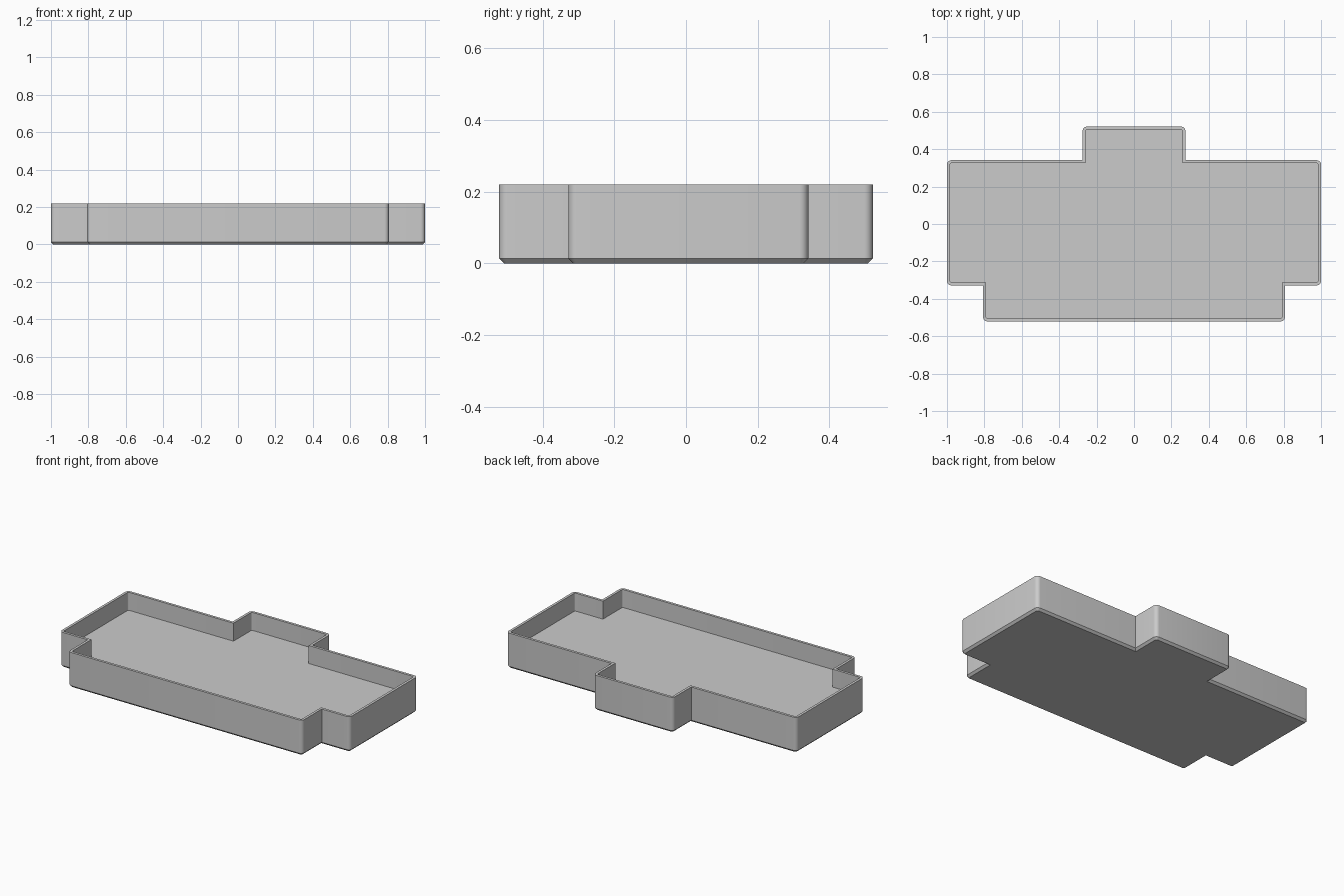
import bpy
import bmesh
import math
from mathutils import Vector

cube = bpy.data.objects.get("Cube")
if cube:
    bpy.data.objects.remove(cube, do_unlink=True)

HEIGHT, FLOOR, WALL, CHAMFER = 0.22, 0.108, 0.016, 0.013
RADIUS, STEPS = 0.024, 6

# Right half of the plan, front to back, then mirrored to the left
half = [Vector(p) for p in ((0.807, -0.521), (0.807, -0.328), (1, -0.328),
                            (1, 0.341), (0.275, 0.341), (0.275, 0.521))]
plan = half + [Vector((-p.x, p.y)) for p in reversed(half)]


def outline(inset):
    """Plan moved inward, with rounded outer corners and sharp inner ones."""
    points = []
    for i, corner in enumerate(plan):
        a = (corner - plan[i - 1]).normalized()
        b = (plan[(i + 1) % len(plan)] - corner).normalized()
        inward = b - a
        if a.cross(b) > 0:
            centre = corner + inward * RADIUS
            for k in range(STEPS + 1):
                t = math.pi / 2 * k / STEPS
                points.append(centre + (RADIUS - inset) * (a * math.sin(t) - b * math.cos(t)))
        else:
            points.append(corner - inward * inset)
    return points


# Tray shell: chamfered base, outer wall, rim, inner wall and raised floor
bm = bmesh.new()
sections = [(CHAMFER, 0), (0, CHAMFER), (0, HEIGHT), (WALL, HEIGHT), (WALL, FLOOR)]
rings = [[bm.verts.new((p.x, p.y, z)) for p in outline(inset)] for inset, z in sections]
for lower, upper in zip(rings, rings[1:]):
    for i in range(len(lower)):
        j = (i + 1) % len(lower)
        bm.faces.new((lower[i], lower[j], upper[j], upper[i]))
bm.faces.new(rings[0][::-1])
bm.faces.new(rings[-1])
bmesh.ops.recalc_face_normals(bm, faces=bm.faces[:])

mesh = bpy.data.meshes.new("stepped_tray")
bm.to_mesh(mesh)
bm.free()
tray = bpy.data.objects.new("stepped_tray", mesh)
bpy.context.collection.objects.link(tray)

# Plain grey finish
grey = bpy.data.materials.new("light_grey")
grey.use_nodes = True
colour = (0.6, 0.6, 0.6, 1)
grey.diffuse_color = colour
grey.node_tree.nodes["Principled BSDF"].inputs["Base Color"].default_value = colour
mesh.materials.append(grey)

bpy.ops.object.select_all(action="DESELECT")
tray.select_set(True)
bpy.context.view_layer.objects.active = tray
bpy.ops.object.shade_smooth_by_angle(angle=math.radians(30))
